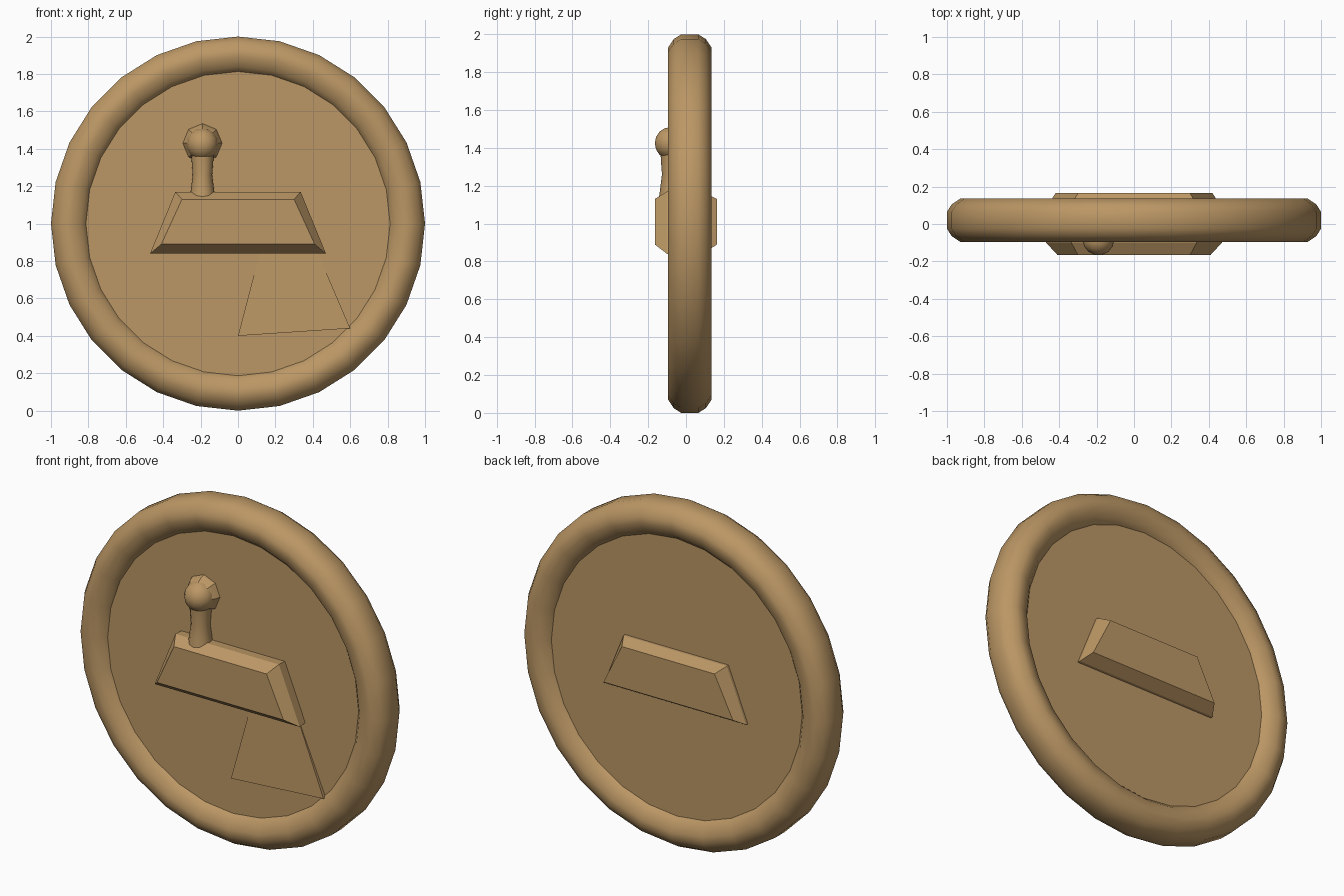
import bpy, bmesh, math
from mathutils import Vector

if "Cube" in bpy.data.objects:
    bpy.data.objects.remove(bpy.data.objects["Cube"])

bronze = bpy.data.materials.new("bronze")
bronze.diffuse_color = (0.50, 0.31, 0.13, 1)
bronze.use_nodes = True
bronze.node_tree.nodes["Principled BSDF"].inputs["Base Color"].default_value = bronze.diffuse_color


def finish(name, bm, angle=45):
    """Turn a bmesh into a named, shaded object."""
    bmesh.ops.remove_doubles(bm, verts=bm.verts, dist=1e-4)
    bmesh.ops.recalc_face_normals(bm, faces=bm.faces)
    me = bpy.data.meshes.new(name)
    bm.to_mesh(me)
    bm.free()
    ob = bpy.data.objects.new(name, me)
    bpy.context.collection.objects.link(ob)
    me.materials.append(bronze)
    bpy.ops.object.select_all(action='DESELECT')
    ob.select_set(True)
    bpy.context.view_layer.objects.active = ob
    bpy.ops.object.shade_smooth_by_angle(angle=math.radians(angle))
    return ob


def lathe(name, profile, origin, axis, steps, closed, angle=45):
    """Spin (radius, height) points around an axis ('y' or 'z')."""
    bm = bmesh.new()
    o = Vector(origin)
    ax = Vector((0, 1, 0)) if axis == 'y' else Vector((0, 0, 1))
    vs = [bm.verts.new(o + Vector((r, 0, 0)) + ax * h) for r, h in profile]
    pairs = list(zip(vs, vs[1:] + vs[:1])) if closed else list(zip(vs, vs[1:]))
    edges = [bm.edges.new(p) for p in pairs]
    bmesh.ops.spin(bm, geom=vs + edges, cent=o, axis=ax,
                   angle=2 * math.pi, steps=steps, use_merge=True)
    return finish(name, bm, angle)


def loft(name, sections, angle=30):
    """Bridge equal-length point loops, capping both ends."""
    bm = bmesh.new()
    loops = [[bm.verts.new(p) for p in s] for s in sections]
    n = len(loops[0])
    for a, b in zip(loops, loops[1:]):
        for i in range(n):
            j = (i + 1) % n
            bm.faces.new((a[i], a[j], b[j], b[i]))
    bm.faces.new(loops[0])
    bm.faces.new(loops[-1])
    return finish(name, bm, angle)


# rounded outer rim
rim = [(1.0, -0.025), (1.0, 0.065), (0.975, 0.105), (0.93, 0.135), (0.89, 0.135),
       (0.84, 0.115), (0.80, 0.07), (0.80, -0.03), (0.84, -0.075),
       (0.89, -0.095), (0.93, -0.095), (0.975, -0.065)]
lathe("rim", rim, (0, 0, 1), 'y', 28, True, 60)

# recessed plate filling the rim
lathe("plate", [(0, -0.045), (0.83, -0.045), (0.83, 0.085), (0, 0.085)],
      (0, 0, 1), 'y', 28, False)


# trapezoid hull passing through the plate, bevelled on front and back
def trapezoid(y, half_bottom, half_top, z0, z1):
    return [(-half_bottom, y, z0), (half_bottom, y, z0),
            (half_top, y, z1), (-half_top, y, z1)]


loft("hull", [trapezoid(-0.165, 0.41, 0.30, 0.89, 1.13),
              trapezoid(-0.10, 0.47, 0.335, 0.84, 1.17),
              trapezoid(0.10, 0.46, 0.335, 0.85, 1.16),
              trapezoid(0.165, 0.42, 0.30, 0.89, 1.13)], 20)

# standing figure: flared body and round head
lathe("figure_body", [(0, 1.12), (0.07, 1.12), (0.062, 1.18), (0.052, 1.26),
                      (0.058, 1.34), (0.06, 1.40), (0, 1.40)],
      (-0.19, -0.075, 0), 'z', 12, False, 60)
head = [(0.085 * math.sin(math.pi * i / 8), -0.085 * math.cos(math.pi * i / 8))
        for i in range(9)]
lathe("figure_head", head, (-0.19, -0.082, 1.425), 'z', 14, False, 60)

# ragged hair behind the head
loft("figure_hair", [[(-0.19 + r * math.cos(a * math.pi / 4), y,
                       1.43 + r * math.sin(a * math.pi / 4)) for a in range(8)]
                     for y, r in ((-0.10, 0.075), (-0.075, 0.095), (-0.03, 0.11))])

# low raised path below the hull
loft("path", [[(0.12, -0.03, 0.86), (0.42, -0.03, 0.86), (0.42, -0.048, 0.86), (0.12, -0.048, 0.86)],
              [(0.0, -0.03, 0.40), (0.60, -0.03, 0.44), (0.60, -0.065, 0.44), (0.0, -0.065, 0.40)]])
